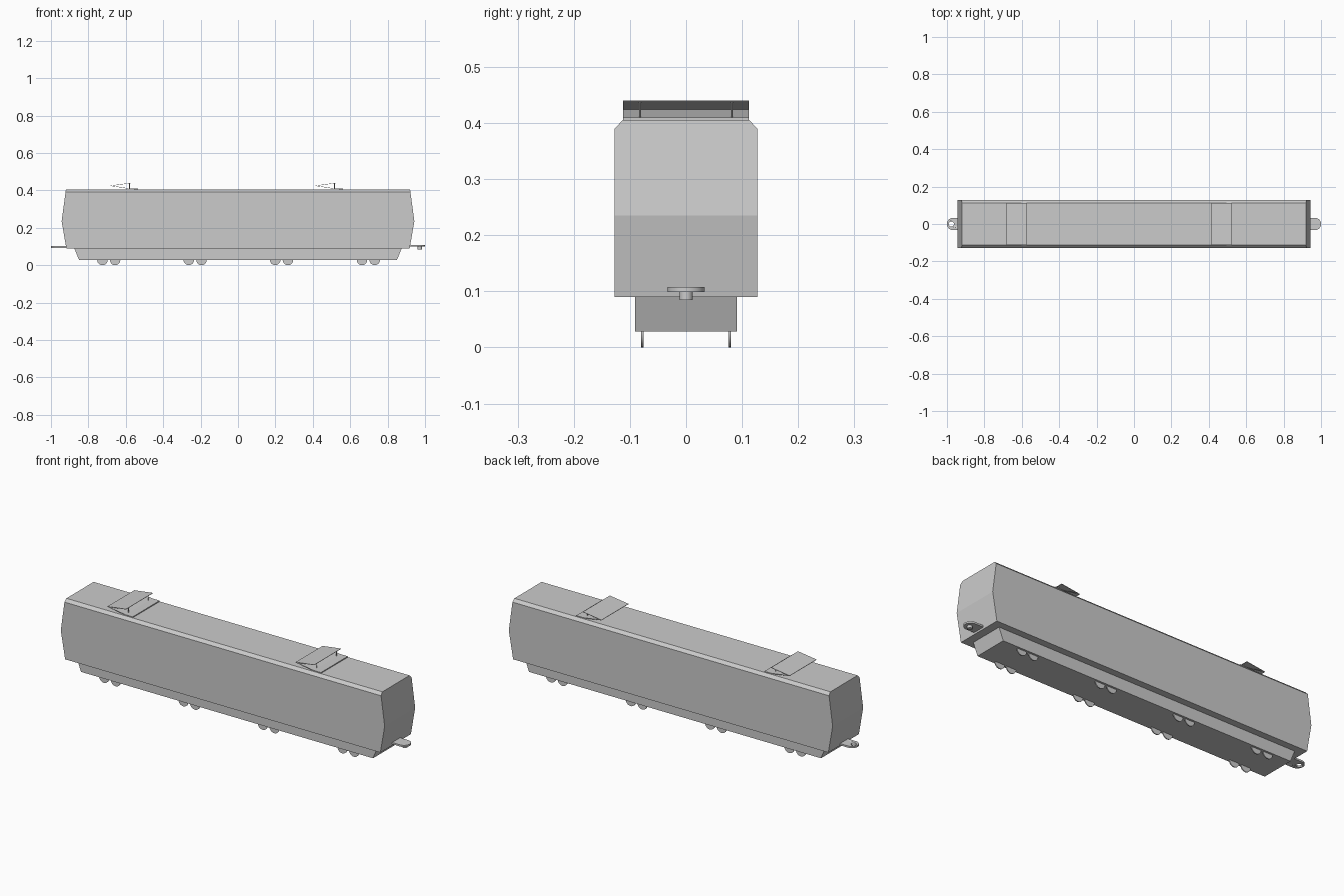
import bpy, bmesh, math
from mathutils import Matrix

if "Cube" in bpy.data.objects:
    bpy.data.objects.remove(bpy.data.objects["Cube"])


def finish(name, bm, smooth=False):
    bmesh.ops.recalc_face_normals(bm, faces=bm.faces[:])
    mesh = bpy.data.meshes.new(name)
    bm.to_mesh(mesh)
    bm.free()
    ob = bpy.data.objects.new(name, mesh)
    bpy.context.collection.objects.link(ob)
    if smooth:
        bpy.ops.object.select_all(action='DESELECT')
        ob.select_set(True)
        bpy.context.view_layer.objects.active = ob
        bpy.ops.object.shade_smooth_by_angle(angle=math.radians(35))
    return ob


def layered_block(name, layers):
    """Stack of rectangles given as (z, half length, half width)."""
    bm = bmesh.new()
    rings = [[bm.verts.new((sx * hx, sy * hy, z))
              for sx, sy in ((-1, -1), (1, -1), (1, 1), (-1, 1))]
             for z, hx, hy in layers]
    bm.faces.new(rings[0])
    bm.faces.new(rings[-1])
    for a, b in zip(rings, rings[1:]):
        for i in range(4):
            j = (i + 1) % 4
            bm.faces.new((a[i], a[j], b[j], b[i]))
    return finish(name, bm)


def prism(name, outline, axis, start, end, smooth=False):
    """Extrude a 2D outline along y (points are x, z) or z (points are x, y)."""
    bm = bmesh.new()
    pts = [(a, start, b) if axis == 'y' else (a, b, start) for a, b in outline]
    face = bm.faces.new([bm.verts.new(p) for p in pts])
    geo = bmesh.ops.extrude_face_region(bm, geom=[face])['geom']
    d = end - start
    bmesh.ops.translate(bm, vec=(0, d, 0) if axis == 'y' else (0, 0, d),
                        verts=[g for g in geo if isinstance(g, bmesh.types.BMVert)])
    return finish(name, bm, smooth)


def cylinder(name, pos, r, depth, axis='z', sides=20):
    bm = bmesh.new()
    m = Matrix.Translation(pos)
    if axis == 'y':
        m = m @ Matrix.Rotation(math.pi / 2, 4, 'X')
    bmesh.ops.create_cone(bm, cap_ends=True, segments=sides, radius1=r,
                          radius2=r, depth=depth, matrix=m)
    return finish(name, bm, True)


# Car body with kinked ends and bevelled roof edges, and the underframe
layered_block("car_body", [(0.09, 0.918, 0.127), (0.235, 0.943, 0.127),
                           (0.39, 0.922, 0.127), (0.405, 0.92, 0.113)])
layered_block("underframe", [(0.028, 0.85, 0.091), (0.09, 0.875, 0.091)])

# Wheels in pairs along both sides
for centre in (-0.691, -0.229, 0.233, 0.697):
    for dx in (-0.034, 0.034):
        for y in (-0.078, 0.078):
            cylinder("wheel", (centre + dx, y, 0.028), 0.028, 0.005, 'y', 24)


# Couplers: rounded tongues, one with a pin and one with a hole
def tongue(side):
    arc = [(0.967 + 0.033 * math.cos(t), 0.033 * math.sin(t))
           for t in (math.pi * (i / 16 - 0.5) for i in range(17))]
    return [(side * x, y) for x, y in [(0.9, 0.033), (0.9, -0.033)] + arc]


prism("pin_coupler", tongue(1), 'z', 0.099, 0.108, True)
cylinder("coupler_pin", (0.972, 0, 0.0935), 0.012, 0.017)
hole_coupler = prism("hole_coupler", tongue(-1), 'z', 0.093, 0.102, True)
cutter = cylinder("hole_cutter", (-0.977, 0, 0.097), 0.014, 0.05)
cutter.hide_render = True
cutter.hide_viewport = True
cut = hole_coupler.modifiers.new("hole", 'BOOLEAN')
cut.object = cutter
cut.solver = 'EXACT'

# Pantographs: folded lower and upper plates with two thin struts
for x in (-0.682, 0.414):
    t = 0.002
    lower = [(x, 0.4235), (x + 0.105, 0.4075), (x + 0.147, 0.404),
             (x + 0.147, 0.410), (x + 0.105, 0.410), (x, 0.4255)]
    prism("pantograph_base", lower, 'y', -0.112, 0.112)
    upper = [(x, 0.4235), (x + 0.108, 0.438), (x + 0.108, 0.44), (x, 0.4255)]
    prism("pantograph_plate", upper, 'y', -0.112, 0.112)
    for y in (-0.082, 0.082):
        cylinder("pantograph_strut", (x + 0.102, y, 0.423), 0.0017, 0.03, 'z', 8)
